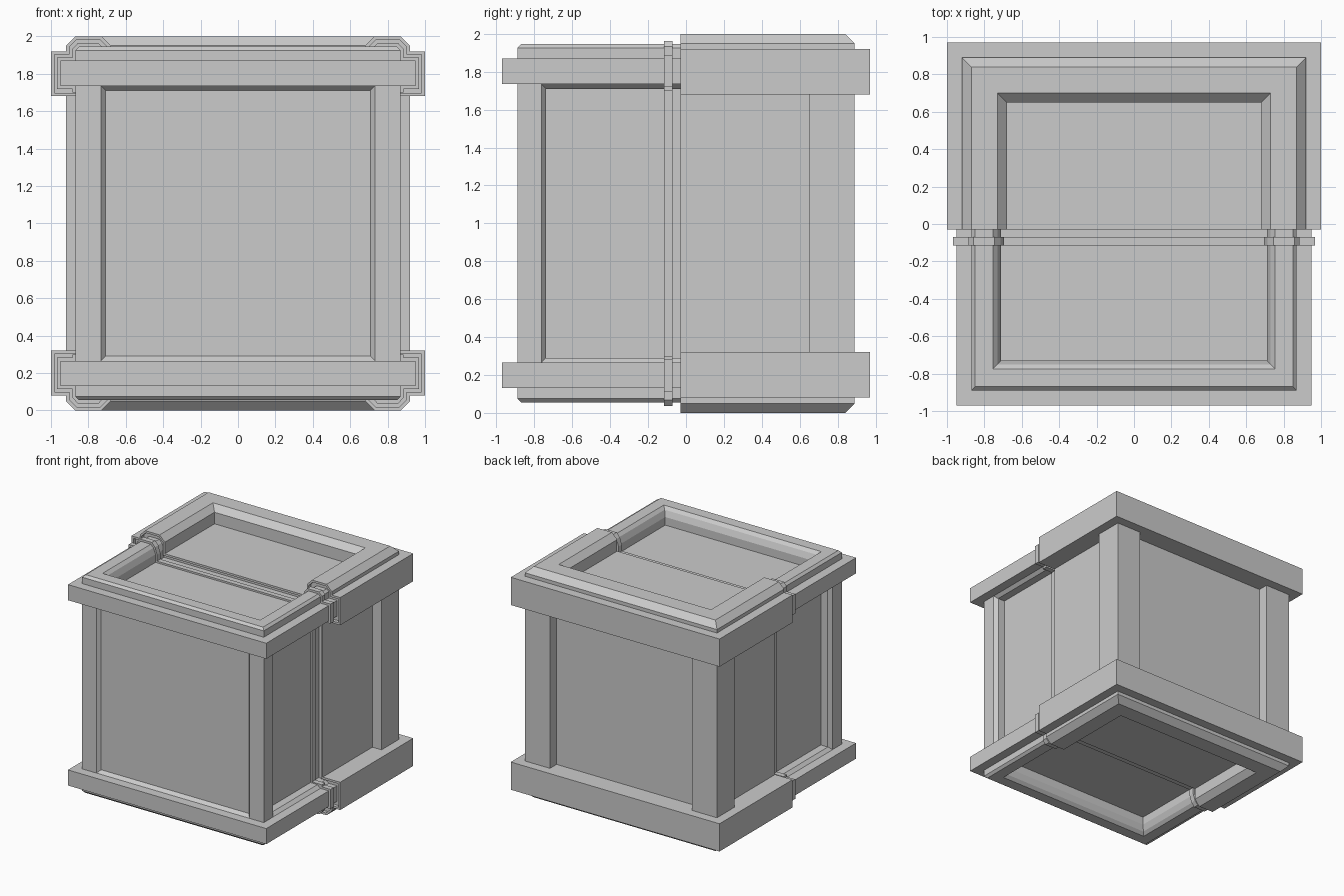
import bpy, bmesh

if "Cube" in bpy.data.objects:
    bpy.data.objects.remove(bpy.data.objects["Cube"])

# All parts are modelled around the crate's mid height (w = z - 1), then raised by 1


def make(name, verts, faces, mirror_x=False, mirror_z=False):
    bm = bmesh.new()
    signs = [(1, 1)]
    if mirror_x:
        signs += [(-sx, sz) for sx, sz in signs]
    if mirror_z:
        signs += [(sx, -sz) for sx, sz in signs]
    for sx, sz in signs:
        vs = [bm.verts.new((x * sx, y, w * sz + 1)) for x, y, w in verts]
        for f in faces:
            bm.faces.new([vs[i] for i in f])
    bmesh.ops.remove_doubles(bm, verts=bm.verts, dist=1e-5)
    bmesh.ops.recalc_face_normals(bm, faces=bm.faces)
    me = bpy.data.meshes.new(name)
    bm.to_mesh(me)
    bm.free()
    ob = bpy.data.objects.new(name, me)
    bpy.context.collection.objects.link(ob)
    return ob


def loft_faces(n, rings):
    """Side faces between consecutive rings of n points, plus both end caps."""
    faces = [list(range(n)), list(range(n * (rings - 1), n * rings))]
    for r in range(rings - 1):
        for i in range(n):
            j = (i + 1) % n
            faces.append([r * n + i, r * n + j, (r + 1) * n + j, (r + 1) * n + i])
    return faces


def u_sweep(name, profile, hx, y_open, y_end):
    """Sweep an (inset, w) profile round three sides of a half, mitred corners."""
    s = 1 if y_end > y_open else -1
    rings = [[(-hx + i, y_open, w) for i, w in profile],
             [(-hx + i, y_end - s * i, w) for i, w in profile],
             [(hx - i, y_end - s * i, w) for i, w in profile],
             [(hx - i, y_open, w) for i, w in profile]]
    return make(name, sum(rings, []), loft_faces(len(profile), 4), mirror_z=True)


def prism_y(name, pts, y0, y1, mx=True, mz=True):
    """Extrude an (x, w) outline along y."""
    verts = [(x, y, w) for y in (y0, y1) for x, w in pts]
    return make(name, verts, loft_faces(len(pts), 2), mx, mz)


def prism_z(name, pts, h):
    """Extrude an (x, y) outline vertically to +-h, mirrored left and right."""
    verts = [(x, y, w) for w in (-h, h) for x, y in pts]
    return make(name, verts, loft_faces(len(pts), 2), True)


def rect(a0, a1, b0, b1):
    return [(a0, b0), (a1, b0), (a1, b1), (a0, b1)]


def strip_y(name, outer, inner, y0, y1):
    """Thin shell between two matching (x, w) outlines, mirrored all round."""
    n = len(outer)
    loop = [(x, y, w) for pts, y in ((outer, y0), (inner, y0), (inner, y1), (outer, y1))
            for x, w in pts]
    faces = [[r * n + i, r * n + i + 1, (r + 1) % 4 * n + i + 1, (r + 1) % 4 * n + i]
             for r in range(4) for i in range(n - 1)]
    return make(name, loop, faces, True, True)


SEAM = -0.03     # mouth of the larger back half
INNER = 0.0      # bottom of the groove just inside that mouth

# Front half: recessed panels, chamfered rim frames, bands, bevelled corner posts
prism_y("front_panels", rect(-0.775, 0.775, -0.80, 0.80), -0.86, 0.05, False, False)
prism_y("front_face_panel", rect(-0.74, 0.74, -0.75, 0.75), -0.862, -0.80, False, False)
u_sweep("front_rim", [(0, 0.735), (0, 0.925), (0.02, 0.945), (0.115, 0.945),
                      (0.14, 0.92), (0.16, 0.87), (0.16, 0.71), (0.028, 0.71)],
        0.87, 0.05, -0.89)
u_sweep("front_bands", rect(0, 0.12, 0.735, 0.87), 0.95, 0.05, -0.97)
prism_z("front_posts", [(0.87, -0.89), (0.733, -0.89), (0.706, -0.86),
                        (0.75, -0.78), (0.76, -0.738), (0.84, -0.738), (0.87, -0.763)], 0.75)

# Back half: larger, with square-cut posts and a heavier rim
prism_y("back_panels", rect(-0.833, 0.833, -0.85, 0.85), INNER, 0.80, False, False)
u_sweep("back_rim", [(0, 0.68), (0, 0.95), (0.05, 1.0), (0.19, 1.0),
                     (0.24, 0.95), (0.24, 0.68)], 0.92, INNER, 0.89)
u_sweep("back_bands", rect(0, 0.12, 0.68, 0.92), 1.0, INNER, 0.97)
prism_z("back_posts", rect(0.68, 0.92, 0.65, 0.89), 0.70)

# Thin lip of the back half, leaving a groove around the front half
strip_y("back_lip",
        [(0.833, 0), (0.833, 0.68), (1, 0.68), (1, 0.92), (0.92, 0.92), (0.92, 0.95),
         (0.87, 1), (0.73, 1), (0.68, 0.95), (0.68, 0.85), (0, 0.85)],
        [(0.815, 0), (0.815, 0.698), (0.982, 0.698), (0.982, 0.902), (0.902, 0.902),
         (0.902, 0.943), (0.863, 0.982), (0.737, 0.982), (0.698, 0.943),
         (0.698, 0.832), (0, 0.832)], SEAM, INNER)

# Raised seam ring following the front half's cross-section
R0, R1 = -0.115, -0.07
prism_y("ring_panels", rect(-0.79, 0.79, -0.815, 0.815), R0, R1, False, False)
prism_y("ring_rim", [(0.885, 0.70), (0.885, 0.932), (0.857, 0.963), (0.745, 0.963),
                     (0.715, 0.93), (0.695, 0.87), (0.695, 0.70)], R0, R1)
prism_y("ring_bands", rect(0.75, 0.967, 0.718, 0.887), R0, R1)
